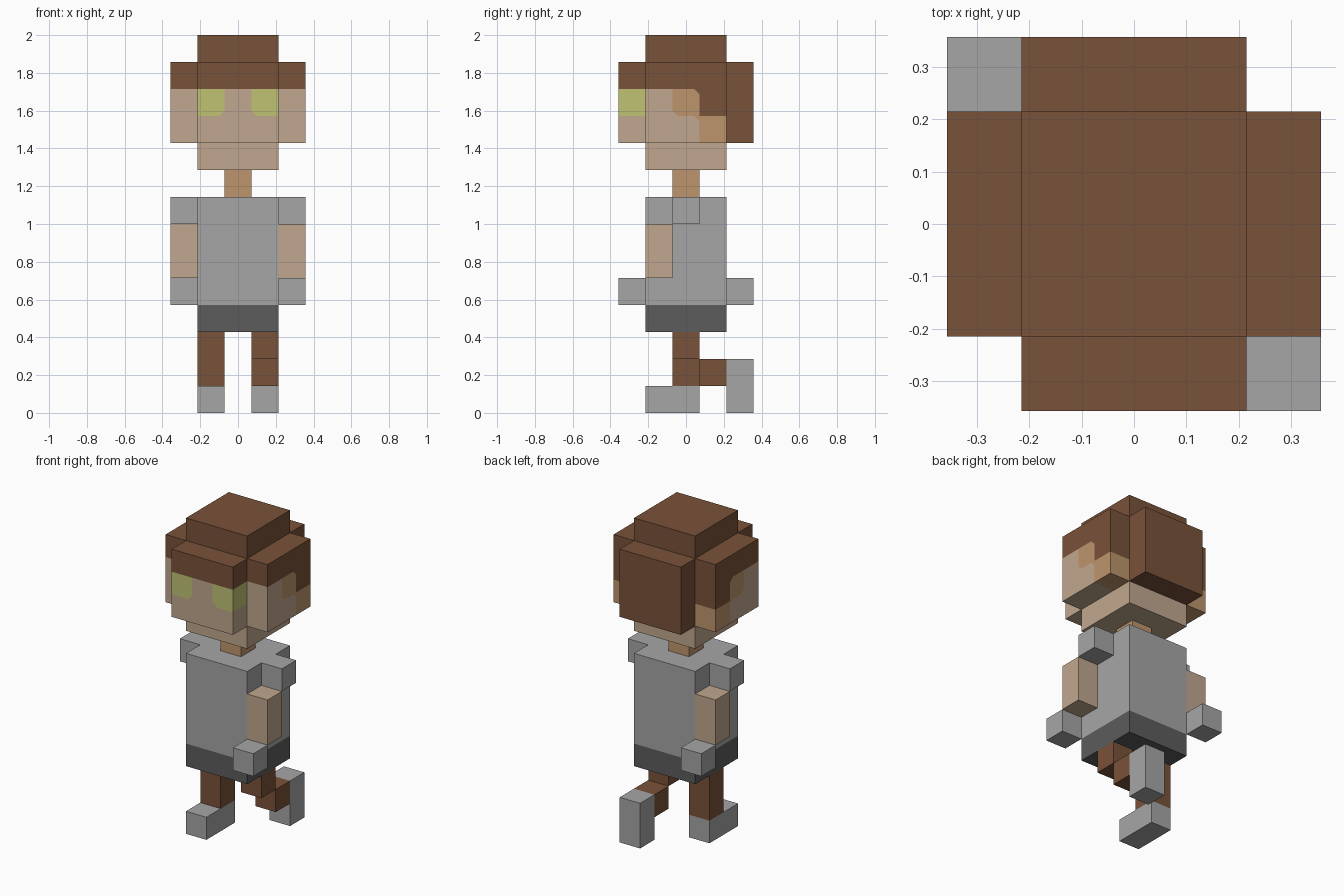
import bpy
import bmesh
from mathutils import Vector

cube = bpy.data.objects.get("Cube")
if cube:
    bpy.data.objects.remove(cube, do_unlink=True)

U = 1 / 7  # size of one block; all part dimensions below are in blocks


def material(name, rgb):
    lin = [((c / 255 + 0.055) / 1.055) ** 2.4 for c in rgb] + [1.0]
    m = bpy.data.materials.new(name)
    m.use_nodes = True
    m.diffuse_color = lin
    bsdf = next(n for n in m.node_tree.nodes if n.type == "BSDF_PRINCIPLED")
    bsdf.inputs["Base Color"].default_value = lin
    return m


HAIR = material("brown", (121, 82, 58))
SKIN = material("light skin", (192, 167, 142))
TAN = material("shaded skin", (189, 149, 108))
EYE = material("olive green", (192, 194, 116))
CLOTH = material("light grey", (166, 166, 166))
BELT = material("dark grey", (92, 92, 92))


def box(name, x, y, z, mats, cuts=(), rule=None, nips=()):
    """Box from ranges in blocks; cuts = (axis, value) planes, rule = face centre -> material,
    nips = (cell centre, cell corner, material) for small cut-off colour corners."""
    mats = mats if isinstance(mats, list) else [mats]
    bm = bmesh.new()
    bmesh.ops.create_cube(bm, size=1)
    for v in bm.verts:
        v.co = [lo + (hi - lo) * (c + 0.5) for c, (lo, hi) in zip(v.co, (x, y, z))]
    for axis, value in cuts:
        n = Vector((0, 0, 0))
        n[axis] = 1
        bmesh.ops.bisect_plane(bm, geom=bm.verts[:] + bm.edges[:] + bm.faces[:],
                               plane_co=n * value, plane_no=n)
    if rule:
        for f in bm.faces:
            f.material_index = mats.index(rule(f.calc_center_median()))
    for centre, corner, mat in nips:
        centre, corner = Vector(centre), Vector(corner)
        face = min(bm.faces, key=lambda f: (f.calc_center_median() - centre).length)
        n = (centre - corner).normalized()
        co = corner + n * 0.14
        bmesh.ops.bisect_plane(bm, geom=[face] + face.edges[:] + face.verts[:],
                               plane_co=co, plane_no=n)
        tip = min(bm.faces, key=lambda f: (f.calc_center_median() - corner).length)
        tip.material_index = mats.index(mat)
    bmesh.ops.scale(bm, vec=(U, U, U), verts=bm.verts)
    me = bpy.data.meshes.new(name)
    bm.to_mesh(me)
    bm.free()
    for m in mats:
        me.materials.append(m)
    ob = bpy.data.objects.new(name, me)
    bpy.context.collection.objects.link(ob)
    return ob


WIDE, MID = (-1.5, 1.5), (-0.5, 0.5)

# Head core
box("jaw", WIDE, WIDE, (9, 10), SKIN)
box("crown", WIDE, WIDE, (10, 14), HAIR)
box("back_hair", WIDE, (1.5, 2.5), (10, 13), HAIR)


# Face with fringe and eyes wrapping round to the sides
def face_rule(c):
    if c.z > 12:
        return HAIR
    return EYE if c.z > 11 and abs(c.x) > 0.5 else SKIN


box("face", WIDE, (-2.5, -1.5), (10, 13), [HAIR, SKIN, EYE],
    [(0, -0.5), (0, 0.5), (2, 11), (2, 12)], face_rule,
    [((s, -2.5, 11.5), (s * 0.5, -2.5, 11), SKIN) for s in (-1, 1)])


# Sides of the head with ear patches
def side_rule(c):
    if c.z > 12:
        return HAIR
    if c.y > 0.5:
        return HAIR if c.z > 11 else TAN
    return TAN if c.z > 11 and c.y > -0.5 else SKIN


for side, s in (("left", 1), ("right", -1)):
    X = 2.5 * s
    box(side + "_head_side", sorted((1.5 * s, X)), WIDE, (10, 13), [HAIR, SKIN, TAN],
        [(1, -0.5), (1, 0.5), (2, 11), (2, 12)], side_rule,
        [((X, 0, 11.5), (X, 0.5, 12), HAIR),
         ((X, 0, 11.5), (X, -0.5, 11), SKIN),
         ((X, 0, 10.5), (X, 0.5, 11), TAN),
         ((X, 1, 11.5), (X, 0.5, 11), TAN)])

    # Arms swing in opposite directions: left forward, right back
    arm_x = sorted((1.5 * s, X))
    box(side + "_sleeve", arm_x, MID, (7, 8), CLOTH)
    box(side + "_arm", arm_x, sorted((-0.5 * s, -1.5 * s)), (5, 7), SKIN)
    box(side + "_hand", arm_x, sorted((-1.5 * s, -2.5 * s)), (4, 5), CLOTH)

# Neck and body
box("neck", MID, MID, (8, 9), TAN)
box("torso", WIDE, WIDE, (4, 8), CLOTH)
box("hips", WIDE, WIDE, (3, 4), BELT)

# Standing right leg
box("right_leg", (-1.5, -0.5), MID, (1, 3), HAIR)
box("right_foot", (-1.5, -0.5), (-1.5, 0.5), (0, 1), CLOTH)

# Left leg bent back with a raised heel
box("left_thigh", (0.5, 1.5), MID, (2, 3), HAIR)
box("left_shin", (0.5, 1.5), (0.5, 1.5), (1, 2), HAIR)
box("left_foot", (0.5, 1.5), (1.5, 2.5), (0, 2), CLOTH)
